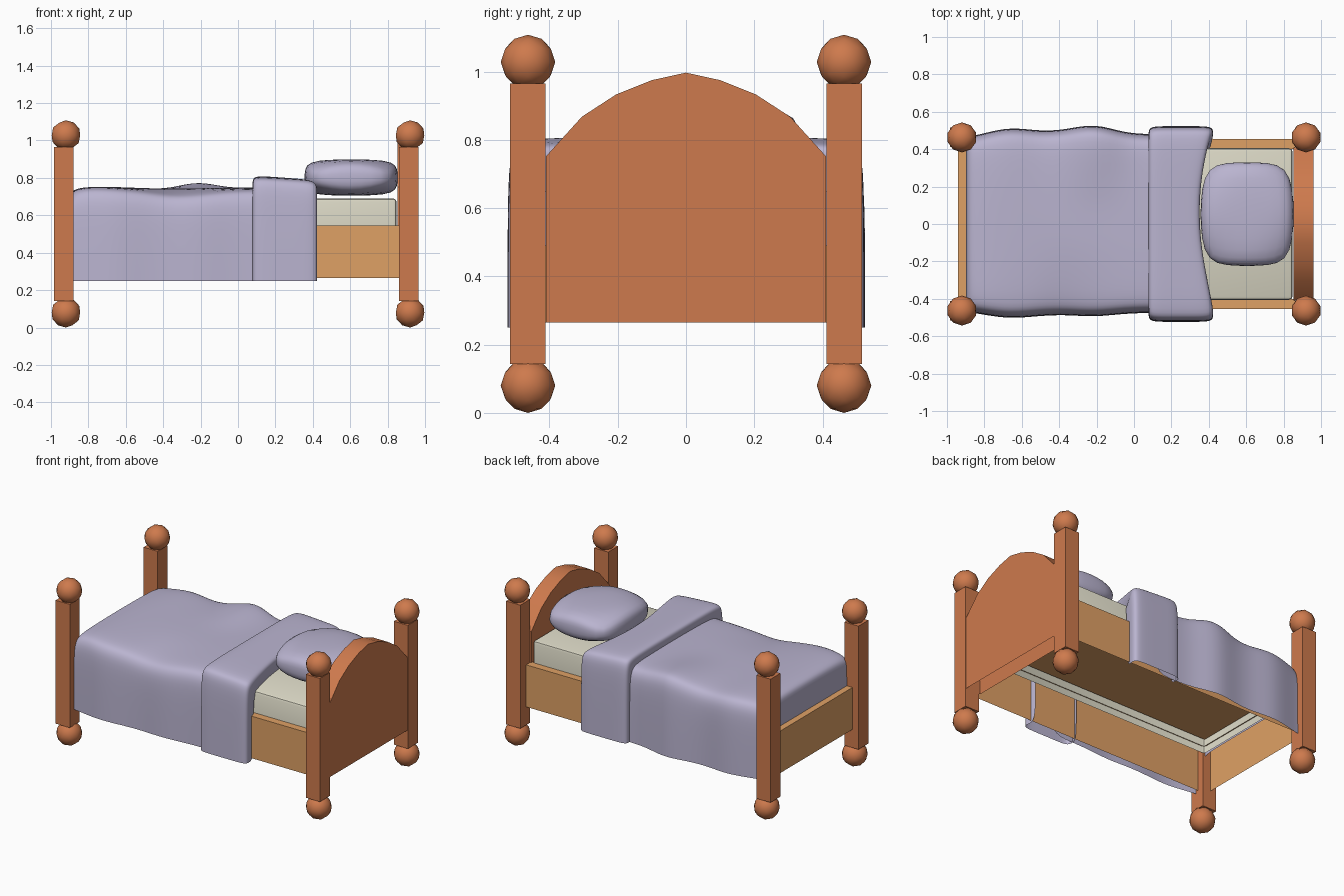
import bpy, bmesh, math
from mathutils import Vector

if "Cube" in bpy.data.objects:
    bpy.data.objects.remove(bpy.data.objects["Cube"])


def material(name, rgb):
    m = bpy.data.materials.new(name)
    lin = [((c / 255 + 0.055) / 1.055) ** 2.4 for c in rgb]
    m.diffuse_color = (*lin, 1)
    m.use_nodes = True
    m.node_tree.nodes["Principled BSDF"].inputs["Base Color"].default_value = m.diffuse_color
    return m


RED_WOOD = material("red_wood", (206, 122, 77))
LIGHT_WOOD = material("light_wood", (223, 161, 101))
CREAM = material("cream_mattress", (222, 219, 200))
LILAC = material("lilac_fabric", (186, 180, 208))


def finish(name, bm, mat, smooth=None, subsurf=0):
    me = bpy.data.meshes.new(name)
    bm.to_mesh(me)
    bm.free()
    ob = bpy.data.objects.new(name, me)
    bpy.context.collection.objects.link(ob)
    me.materials.append(mat)
    if subsurf:
        mod = ob.modifiers.new("soften", 'SUBSURF')
        mod.levels = mod.render_levels = subsurf
    if smooth:
        bpy.ops.object.select_all(action='DESELECT')
        ob.select_set(True)
        bpy.context.view_layer.objects.active = ob
        if subsurf:
            bpy.ops.object.shade_smooth()
        else:
            bpy.ops.object.shade_smooth_by_angle(angle=math.radians(smooth))
    return ob


def box_bm(lo, hi, open_dirs=()):
    """Box without the sides that face the given directions."""
    bm = bmesh.new()
    bmesh.ops.create_cube(bm, size=1)
    lo, hi = Vector(lo), Vector(hi)
    for v in bm.verts:
        v.co = (lo + hi) / 2 + v.co * (hi - lo)
    bm.normal_update()
    gone = [f for f in bm.faces if any(f.normal.dot(Vector(d)) > 0.9 for d in open_dirs)]
    if gone:
        bmesh.ops.delete(bm, geom=gone, context='FACES')
    return bm


DOWN = (0, 0, -1)


def loft(name, rows, mat, subsurf):
    bm = bmesh.new()
    grid = [[bm.verts.new(p) for p in r] for r in rows]
    for a, b in zip(grid, grid[1:]):
        for i in range(len(a) - 1):
            bm.faces.new((a[i], b[i], b[i + 1], a[i + 1]))
    return finish(name, bm, mat, 40, subsurf)


# Corner posts with ball feet and ball finials
for end, px in (("foot", -0.932), ("head", 0.913)):
    for side, s in (("front", -1), ("back", 1)):
        y = 0.463 * s
        finish(f"{end}_{side}_post",
               box_bm((px - 0.052, y - 0.052, 0.143), (px + 0.052, y + 0.052, 0.965)), RED_WOOD)
        for part, z in (("ball_foot", 0.08), ("finial", 1.028)):
            bm = bmesh.new()
            bmesh.ops.create_icosphere(bm, subdivisions=2, radius=0.08)
            bmesh.ops.translate(bm, verts=bm.verts, vec=(math.copysign(0.92, px), y, z))
            finish(f"{end}_{side}_{part}", bm, RED_WOOD, 60)

# Arched headboard, open underneath
half = [(0.41, 0.265), (0.41, 0.752), (0.305, 0.868), (0.205, 0.933), (0.1, 0.975)]
outline = half + [(0, 0.997)] + [(-y, z) for y, z in reversed(half)]
bm = bmesh.new()
face = bm.faces.new([bm.verts.new((0.853, y, z)) for y, z in outline])
ext = bmesh.ops.extrude_face_region(bm, geom=[face], use_keep_orig=True)
bmesh.ops.translate(bm, vec=(0.108, 0, 0),
                    verts=[g for g in ext["geom"] if isinstance(g, bmesh.types.BMVert)])
bmesh.ops.recalc_face_normals(bm, faces=bm.faces)
bmesh.ops.delete(bm, geom=[f for f in bm.faces if f.normal.z < -0.9], context='FACES')
finish("headboard", bm, RED_WOOD, 30)

# Rails and footboard are boards with a top lip; the base board lies under the mattress
for side, s in (("front", -1), ("back", 1)):
    ys = sorted((s * 0.40, s * 0.455))
    finish(f"{side}_rail", box_bm((-0.9, ys[0], 0.265), (0.86, ys[1], 0.545),
                                  [DOWN, (0, -s, 0), (1, 0, 0), (-1, 0, 0)]), LIGHT_WOOD)
finish("footboard", box_bm((-0.94, -0.42, 0.265), (-0.88, 0.42, 0.545),
                           [DOWN, (1, 0, 0), (0, 1, 0), (0, -1, 0)]), LIGHT_WOOD)
finish("base_board", box_bm((-0.88, -0.395, 0.59), (0.845, 0.395, 0.61)), LIGHT_WOOD)

# Mattress: rounded shell, open below
bm = box_bm((-0.886, -0.405, 0.5), (0.848, 0.405, 0.69), [DOWN])
bmesh.ops.bevel(bm, geom=[e for e in bm.edges if max(v.co.z for v in e.verts) > 0.6],
                offset=0.018, segments=2, profile=0.5, affect='EDGES')
finish("mattress", bm, CREAM, 40)


# Blanket: draped sections (x, front y, back y, front z, middle z, back z)
def drape(x, yf, yb, zf, zm, zb, soft=1.0, hem=0.25):
    def side(y, z):
        return [(x, y, hem), (x, y, hem + 0.6 * (z - 0.09 - hem)),
                (x, y * (1 - 0.008 * soft), z - 0.06 - 0.025 * soft),
                (x, y * (1 - 0.05 * soft), z - 0.025 - 0.008 * soft),
                (x, y * (1 - 0.115 * soft), z - 0.004)]
    top = [(x, -0.28, (zf + zm) / 2), (x, -0.1, zm), (x, 0.1, zm), (x, 0.28, (zb + zm) / 2)]
    return side(-yf, zf) + top + side(yb, zb)[::-1]


stations = [
    (-0.898, 0.47, 0.47, 0.50, 0.50, 0.50),
    (-0.898, 0.47, 0.47, 0.68, 0.69, 0.68),
    (-0.89, 0.47, 0.465, 0.735, 0.74, 0.735),
    (-0.80, 0.485, 0.485, 0.755, 0.753, 0.745),
    (-0.66, 0.508, 0.52, 0.75, 0.752, 0.755),
    (-0.50, 0.49, 0.495, 0.735, 0.745, 0.735),
    (-0.36, 0.485, 0.505, 0.71, 0.742, 0.75),
    (-0.21, 0.498, 0.54, 0.72, 0.745, 0.80),
    (-0.05, 0.478, 0.485, 0.738, 0.748, 0.748),
    (0.1, 0.475, 0.48, 0.742, 0.75, 0.745),
    (0.25, 0.475, 0.48, 0.742, 0.75, 0.745),
]
loft("blanket", [drape(*s) for s in stations], LILAC, 2)

# Turned-down fold: thick band with rounded ends, bowed at the head side
rows = []
for x, inset in ((0.085, 0.09), (0.078, 0.05), (0.078, 0.02), (0.095, 0.0), (0.2, 0.0),
                 (0.3, 0.0), (0.4, 0.0), (0.422, 0.015), (0.424, 0.04), (0.41, 0.1)):
    z = 0.812 - 0.06 * (x - 0.08) - inset
    y = 0.523 - inset
    bow = max(0, (x - 0.2) / 0.22) * 0.075
    rows.append([(px - bow * max(0, 1 - (abs(py - 0.06) / 0.46) ** 2) * (pz > z - 0.02), py, pz)
                 for px, py, pz in drape(x, y, y, z, z, z, 0.7)])
loft("blanket_fold", rows, LILAC, 2)

# Pillow: rounded cube, bulging sides and pinched corners
bm = bmesh.new()
bmesh.ops.create_cube(bm, size=2)
bmesh.ops.subdivide_edges(bm, edges=bm.edges, cuts=7, use_grid_fill=True)
for v in bm.verts:
    p = v.co / sum(abs(c) ** 6 for c in v.co) ** (1 / 6)
    x2, y2 = p.x ** 2, p.y ** 2
    thick = 1 - 0.1 * x2 - 0.14 * y2 - 0.4 * x2 * y2
    side = 1 - 0.06 * p.z * p.z
    v.co = (0.605 + 0.249 * p.x * side * (1 - 0.13 * y2),
            0.053 + 0.277 * p.y * side * (1 - 0.06 * x2), 0.802 + 0.097 * p.z * thick)
finish("pillow", bm, LILAC, 60)
